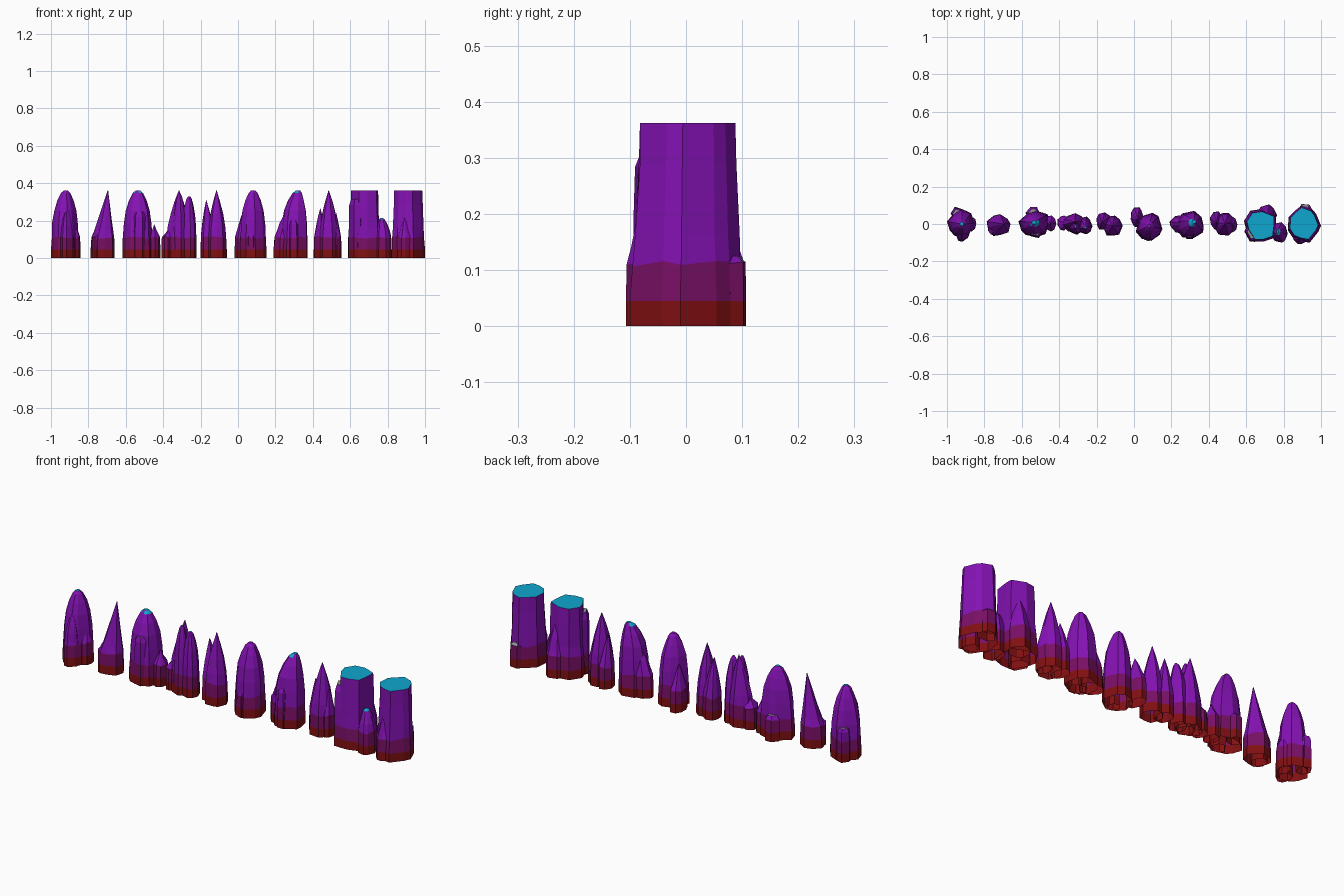
import bpy
import bmesh
import math
import random

random.seed(5)

cube = bpy.data.objects.get("Cube")
if cube:
    bpy.data.objects.remove(cube)


def make_material(name, colour):
    mat = bpy.data.materials.new(name)
    mat.use_nodes = True
    rgba = (*colour, 1)
    mat.diffuse_color = rgba
    mat.node_tree.nodes["Principled BSDF"].inputs["Base Color"].default_value = rgba
    return mat


MATERIALS = [
    make_material("red base", (.22, .005, .006)),
    make_material("plum band", (.19, .005, .13)),
    make_material("purple rock", (.23, .006, .45)),
    make_material("cyan summit", (.005, .38, .62)),
    make_material("grey ledge", (.27, .28, .3)),
]
PURPLE, CYAN, GREY = 2, 3, 4
BAND_LOW, BAND_HIGH = .045, .11

# Profiles: share of the height, share of the base width
PROFILES = {
    "dome": [(.5, .93), (.7, .8), (.85, .58), (.96, .34), (1, .14)],
    "spire": [(.45, .88), (.65, .65), (.83, .36), (1, .02)],
    "spike": [(.4, .8), (.55, .6), (.8, .28), (1, .02)],
    "pillar": [(.45, .93), (.8, .87), (1, .85)],
    "shelf": [(.6, .97), (.9, .9), (1, .65)],
}


def rock(name, kind, x, y, height=.362, tip=None, sides=9, cap=CYAN):
    """Loft an irregular ring over the x and y ranges up to a tip."""
    ring = []
    for i in range(sides):
        angle = (i + random.uniform(-.25, .25)) * math.tau / sides
        radius = random.uniform(.88, 1.08)
        ring.append((math.cos(angle) * radius, math.sin(angle) * radius))
    # Fit the ring to its footprint
    axes = []
    for values, (low, high) in zip(zip(*ring), (x, y)):
        a, b = min(values), max(values)
        axes.append([low + (v - a) / (b - a) * (high - low) for v in values])
    base = list(zip(*axes))
    tip = tip or (sum(x) / 2, sum(y) / 2)

    rows = [(0, 1), (BAND_LOW, 1), (BAND_HIGH, .97)]
    rows += [(t * height, s) for t, s in PROFILES[kind] if t * height > BAND_HIGH + .01]
    bm = bmesh.new()
    loops = []
    for z, s in rows:
        wobble = 0 if z <= BAND_LOW or z == height else .035
        loop = []
        for px, py in base:
            k = s * (1 + random.uniform(-wobble, wobble / 2))
            dz = random.uniform(-.007, .007) if z == BAND_HIGH else 0
            loop.append(bm.verts.new((tip[0] + (px - tip[0]) * k,
                                      tip[1] + (py - tip[1]) * k, z + dz)))
        loops.append(loop)
    for level, (low, high) in enumerate(zip(loops, loops[1:])):
        for i in range(sides):
            j = (i + 1) % sides
            face = bm.faces.new((low[i], low[j], high[j], high[i]))
            face.material_index = min(level, PURPLE)
    bm.faces.new(loops[-1]).material_index = PURPLE
    bm.normal_update()
    # Upward faces take the summit colour
    for face in bm.faces:
        if face.normal.z > .72:
            face.material_index = cap

    mesh = bpy.data.meshes.new(name)
    bm.to_mesh(mesh)
    bm.free()
    for mat in MATERIALS:
        mesh.materials.append(mat)
    obj = bpy.data.objects.new(name, mesh)
    bpy.context.collection.objects.link(obj)


def ledge(name, x, y, height):
    rock(name, "shelf", x, y, height, sides=6, cap=GREY)


# First: broad dome with side lobes
rock("dome_one", "dome", (-1, -.85), (-.075, .08), tip=(-.92, 0))
rock("dome_one_front_lobe", "dome", (-.95, -.88), (-.095, -.01), .25, cap=GREY)
rock("dome_one_right_lobe", "dome", (-.9, -.843), (-.04, .04), .17, cap=GREY)
ledge("dome_one_back_ledge", (-.98, -.91), (.02, .092), .17)

# Second: leaning spike
rock("spike_two", "spike", (-.788, -.66), (-.064, .053), tip=(-.695, 0))
rock("spike_two_foot", "spire", (-.78, -.71), (-.06, .02), .2, tip=(-.73, -.02))

# Third: dome with ledges and an outlier
rock("dome_three", "dome", (-.618, -.455), (-.07, .07), tip=(-.535, .01))
ledge("dome_three_front_ledge", (-.565, -.485), (-.075, 0), .245)
ledge("dome_three_back_ledge", (-.58, -.5), (.02, .092), .13)
rock("dome_three_outlier", "spire", (-.48, -.415), (-.04, .045), .18)

# Fourth: twin peaks and a low foot
rock("twin_four_left", "spire", (-.385, -.25), (-.05, .058), tip=(-.315, .015))
rock("twin_four_middle", "dome", (-.35, -.275), (-.058, .03), .345)
rock("twin_four_right", "dome", (-.305, -.222), (-.055, .04), .33, tip=(-.26, -.02))
rock("twin_four_foot", "spire", (-.41, -.34), (-.035, .045), .17, tip=(-.365, 0))

# Fifth: two sharp peaks
rock("peak_five_left", "spire", (-.2, -.125), (-.03, .062), .31, tip=(-.17, .01))
rock("peak_five_right", "spire", (-.165, -.06), (-.062, .045), tip=(-.115, -.01))

# Sixth: pointed dome with a small shoulder
rock("peak_six", "dome", (.01, .152), (-.09, .06), tip=(.08, -.01), cap=PURPLE)
rock("peak_six_shoulder", "spire", (-.018, .055), (-.02, .09), .23, tip=(.02, .03))
ledge("peak_six_front_ledge", (.04, .1), (-.092, -.03), .13)

# Seventh: dome leaning to one side
rock("dome_seven", "dome", (.225, .372), (-.075, .07), tip=(.325, .015))
rock("dome_seven_slope", "spire", (.19, .31), (-.05, .05), .29, tip=(.285, 0))
ledge("dome_seven_ledge", (.25, .34), (-.08, 0), .2)

# Eighth: sharp peak between two shoulders
rock("peak_eight", "spire", (.43, .545), (-.062, .06), tip=(.485, 0))
rock("peak_eight_left", "spire", (.405, .475), (-.035, .068), .265, tip=(.44, .01))
rock("peak_eight_right", "spire", (.49, .553), (-.045, .04), .24, tip=(.525, 0))

# Ninth: flat-topped pillar with a front stump
rock("pillar_nine", "pillar", (.588, .76), (-.095, .08), tip=(.69, -.01))
rock("pillar_nine_back", "spire", (.66, .765), (0, .105), .3, tip=(.71, .04))
ledge("pillar_nine_ledge", (.59, .68), (-.095, 0), .315)
rock("pillar_stump", "dome", (.735, .822), (-.1, .01), .215, tip=(.765, -.04))

# Tenth: the widest flat-topped pillar
rock("pillar_ten", "pillar", (.822, 1), (-.1, .1), tip=(.9, .02), sides=11)
rock("pillar_ten_front", "spire", (.85, .93), (-.107, -.03), .22, tip=(.89, -.08))
ledge("pillar_ten_back_ledge", (.86, .96), (.03, .107), .125)
